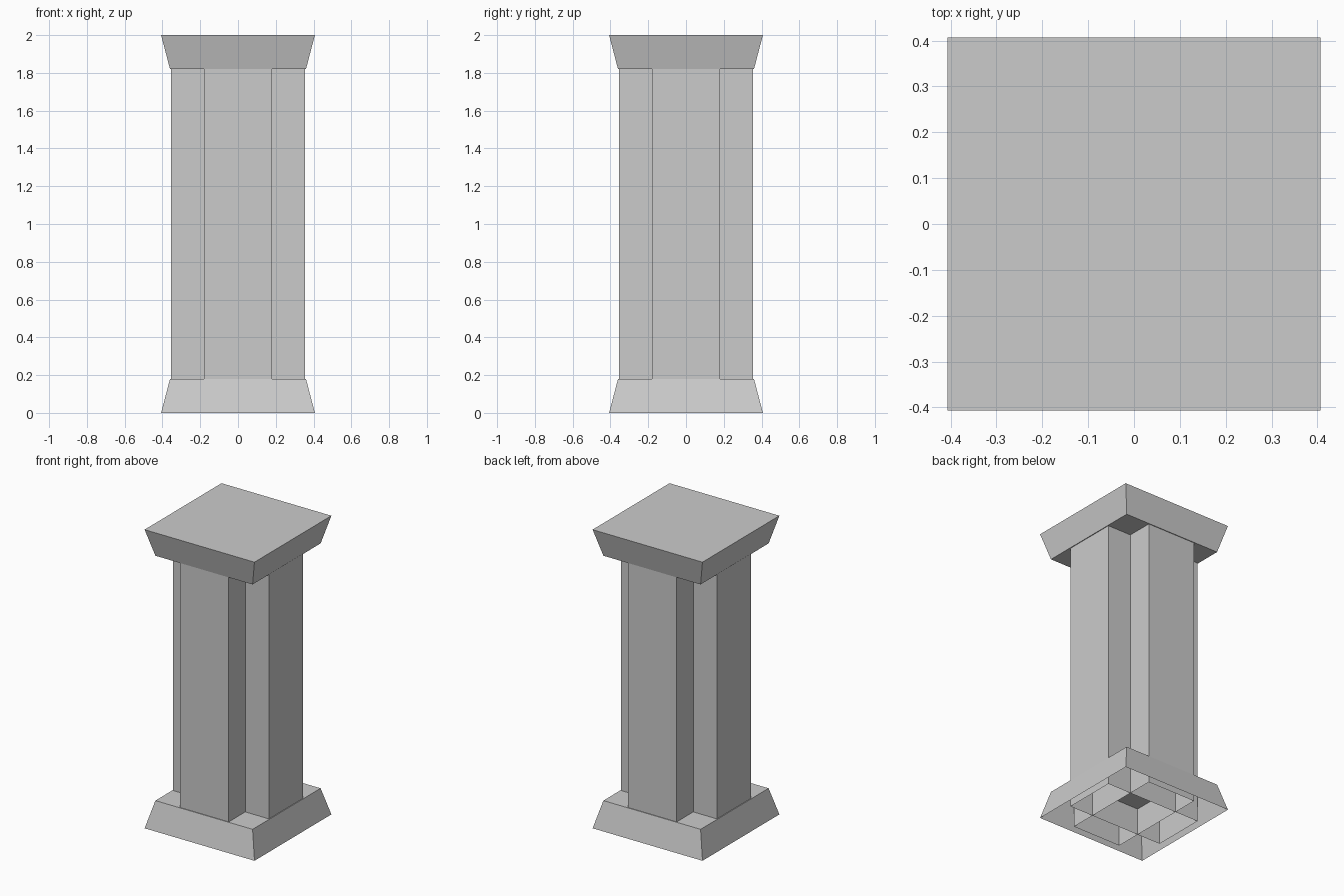
import bpy
import bmesh

cube = bpy.data.objects.get("Cube")
if cube:
    bpy.data.objects.remove(cube, do_unlink=True)

HEIGHT = 2.0
BLOCK = 0.18      # height of base and capital
OUTER = 0.407     # half width at the ends
INNER = 0.36      # half width where the blocks meet the shaft
ARM_LONG, ARM_SHORT = 0.355, 0.18

stone = bpy.data.materials.new("grey stone")
stone.use_nodes = True
GREY = (0.6, 0.6, 0.6, 1)
stone.diffuse_color = GREY
stone.node_tree.nodes["Principled BSDF"].inputs["Base Color"].default_value = GREY


def tapered_block(name, low, high, z0, z1, bottom=True, top=True):
    """Four-sided block from half sizes (x, y) at two heights, ends optional."""
    bm = bmesh.new()
    rings = []
    for (hx, hy), z in ((low, z0), (high, z1)):
        rings.append([bm.verts.new((sx * hx, sy * hy, z))
                      for sx, sy in ((-1, -1), (1, -1), (1, 1), (-1, 1))])
    a, b = rings
    for i in range(4):
        j = (i + 1) % 4
        bm.faces.new((a[i], a[j], b[j], b[i]))
    if bottom:
        bm.faces.new(a[::-1])
    if top:
        bm.faces.new(b)
    mesh = bpy.data.meshes.new(name)
    bm.to_mesh(mesh)
    bm.free()
    mesh.materials.append(stone)
    obj = bpy.data.objects.new(name, mesh)
    bpy.context.collection.objects.link(obj)
    return obj


# Flared foot, hollow underneath, and flared solid capital
wide, narrow = (OUTER, OUTER), (INNER, INNER)
tapered_block("base", wide, narrow, 0, BLOCK, bottom=False)
tapered_block("capital", narrow, wide, HEIGHT - BLOCK, HEIGHT)

# Two crossing hollow slabs form the plus-shaped shaft and reach the ground
for name, size in (("shaft_wide", (ARM_LONG, ARM_SHORT)),
                   ("shaft_deep", (ARM_SHORT, ARM_LONG))):
    tapered_block(name, size, size, 0, HEIGHT - BLOCK, bottom=False, top=False)
